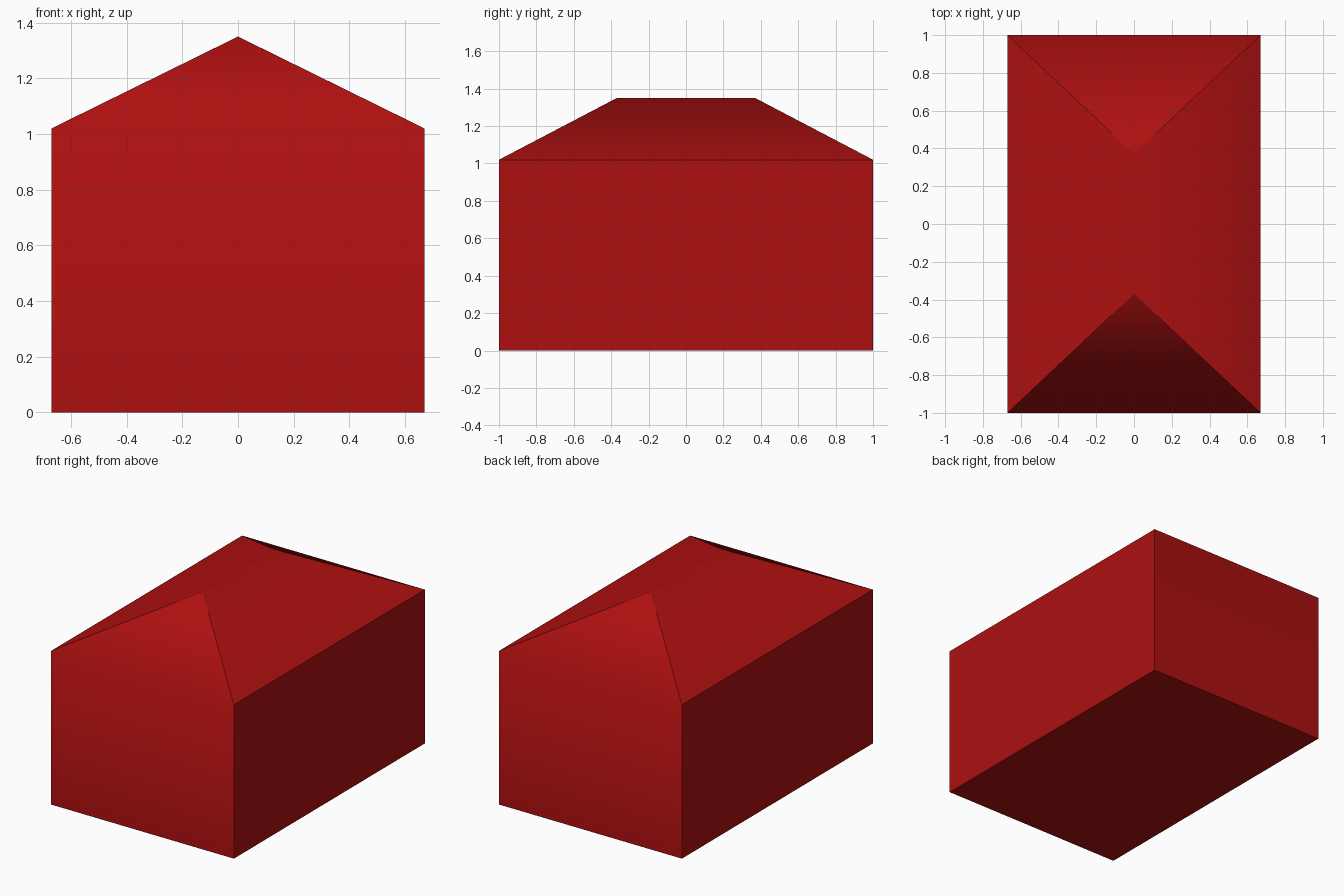
import bpy
import bmesh
from mathutils import Matrix

default_cube = bpy.data.objects.get("Cube")
if default_cube:
    bpy.data.objects.remove(default_cube, do_unlink=True)

HALF_WIDTH, HALF_LENGTH = 0.67, 1.0
EAVE_Z, RIDGE_Z, HALF_RIDGE = 1.02, 1.35, 0.37

# Single red paint
red = bpy.data.materials.new("deep red")
red.use_nodes = True
colour = (0.42, 0.005, 0.005, 1)
red.diffuse_color = colour
red.node_tree.nodes["Principled BSDF"].inputs["Base Color"].default_value = colour

# Box body standing on the ground
bm = bmesh.new()
bmesh.ops.create_cube(bm, size=1, matrix=Matrix.Translation((0, 0, 0.5)))
bmesh.ops.scale(bm, vec=(2 * HALF_WIDTH, 2 * HALF_LENGTH, EAVE_Z), verts=bm.verts)

# Hipped roof: raise the lid and pinch it into a ridge
lid = max(bm.faces, key=lambda f: f.calc_center_median().z)
lid = bmesh.ops.extrude_discrete_faces(bm, faces=[lid])["faces"][0]
for v in lid.verts:
    v.co = (0, HALF_RIDGE if v.co.y > 0 else -HALF_RIDGE, RIDGE_Z)
bmesh.ops.remove_doubles(bm, verts=bm.verts, dist=0.001)
bmesh.ops.recalc_face_normals(bm, faces=bm.faces)

# Soft shading over the ridge and the end eaves, sharp edges elsewhere
for f in bm.faces:
    f.smooth = True
for e in bm.edges:
    a, b = (v.co for v in e.verts)
    ridge = min(a.z, b.z) > EAVE_Z + 0.1
    end_eave = abs(a.z - EAVE_Z) + abs(b.z - EAVE_Z) < 0.01 and abs(a.y - b.y) < 0.01
    e.smooth = ridge or end_eave

mesh = bpy.data.meshes.new("house_body")
bm.to_mesh(mesh)
bm.free()
mesh.materials.append(red)
bpy.context.collection.objects.link(bpy.data.objects.new("house_body", mesh))
